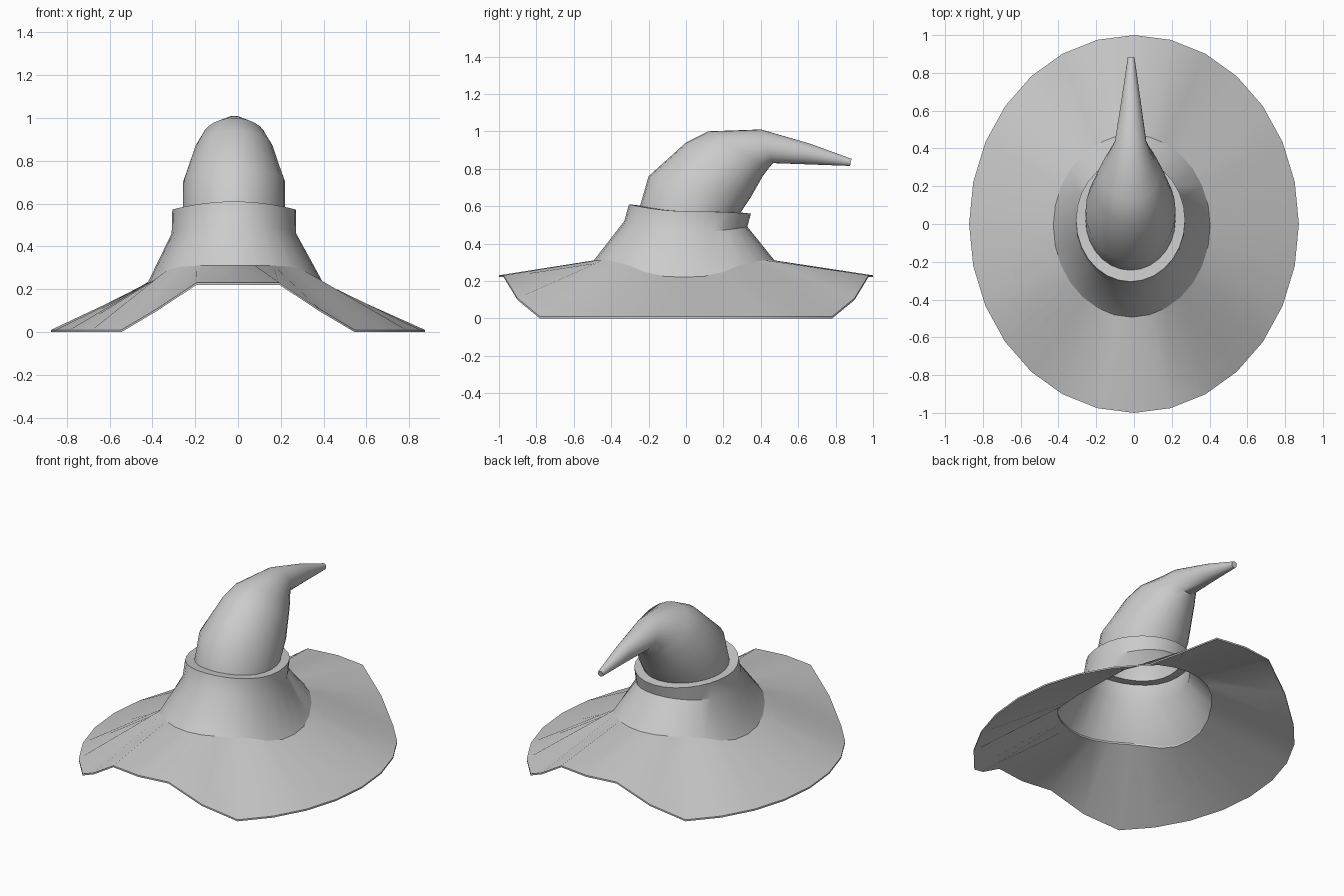
import bpy, bmesh, math

if "Cube" in bpy.data.objects:
    bpy.data.objects.remove(bpy.data.objects["Cube"])

N = 28
ANG = [2 * math.pi * i / N for i in range(N)]


def loft(name, rings, closed=False, cap_end=False, smooth=35):
    """Skin a list of N-point rings with quads."""
    bm = bmesh.new()
    vs = [[bm.verts.new(p) for p in r] for r in rings]
    pairs = list(zip(vs, vs[1:]))
    if closed:
        pairs.append((vs[-1], vs[0]))
    for a, b in pairs:
        for i in range(N):
            j = (i + 1) % N
            bm.faces.new((a[i], a[j], b[j], b[i]))
    if cap_end:
        bm.faces.new(vs[-1])
    if closed:
        bmesh.ops.recalc_face_normals(bm, faces=bm.faces)
    me = bpy.data.meshes.new(name)
    bm.to_mesh(me)
    bm.free()
    ob = bpy.data.objects.new(name, me)
    bpy.context.collection.objects.link(ob)
    bpy.ops.object.select_all(action='DESELECT')
    ob.select_set(True)
    bpy.context.view_layer.objects.active = ob
    bpy.ops.object.shade_smooth_by_angle(angle=math.radians(smooth))
    return ob


def oval(x0, x1, y0, y1, z_front, z_side, z_back):
    """Oval from its x and y limits, height bending from side to front and back."""
    pts = []
    for a in ANG:
        s = math.sin(a)
        z_end = z_back if s > 0 else z_front
        pts.append(((x0 + x1) / 2 + (x1 - x0) / 2 * math.cos(a),
                    (y0 + y1) / 2 + (y1 - y0) / 2 * s,
                    z_side + (z_end - z_side) * s * s))
    return pts


def wavy(cx, cy, rx, ry, heights):
    """Oval whose heights are listed from the front/back axis to the side."""
    pts = []
    for i, a in enumerate(ANG):
        k = abs(7 - i % 14)          # steps away from the y axis
        pts.append((cx + rx * math.cos(a), cy + ry * math.sin(a), heights[k]))
    return pts


def tilted(front, back, w, cx):
    """Slanted oval between a front and a back (y, z) point."""
    return [(cx + w * math.cos(a),
             (front[0] + back[0]) / 2 + (back[0] - front[0]) / 2 * math.sin(a),
             (front[1] + back[1]) / 2 + (back[1] - front[1]) / 2 * math.sin(a)) for a in ANG]


def lowered(ring, d=0.01):
    return [(x, y, z - d) for x, y, z in ring]


# Drooping brim, turned up at front and back
seam = wavy(-0.012, -0.01, 0.415, 0.483, [0.31, 0.31, 0.31, 0.305, 0.285, 0.248, 0.225, 0.22])
edge = wavy(0, 0, 0.873, 1.0, [0.23, 0.23, 0.108, 0.01, 0.01, 0.01, 0.01, 0.01])
loft("brim", [seam, edge, lowered(edge), lowered(seam)], closed=True)

# Flared lower crown with collar and shelf
waist = oval(-0.31, 0.272, -0.33, 0.328, 0.52, 0.46, 0.49)
collar = oval(-0.307, 0.27, -0.305, 0.347, 0.61, 0.572, 0.56)
shelf = oval(-0.257, 0.22, -0.245, 0.292, 0.603, 0.572, 0.566)
loft("lower_crown", [seam, waist, collar, shelf])

# Bent tapering tip
sections = [((-0.20, 0.76), (0.345, 0.645), 0.238, -0.018),
            ((0.00, 0.94), (0.41, 0.76), 0.185, -0.018),
            ((0.12, 1.00), (0.44, 0.80), 0.152, -0.018),
            ((0.40, 1.01), (0.465, 0.83), 0.084, -0.018),
            ((0.66, 0.935), (0.66, 0.823), 0.05, -0.016),
            ((0.885, 0.853), (0.877, 0.815), 0.018, -0.015)]
loft("bent_tip", [shelf] + [tilted(*s) for s in sections], cap_end=True, smooth=50)
